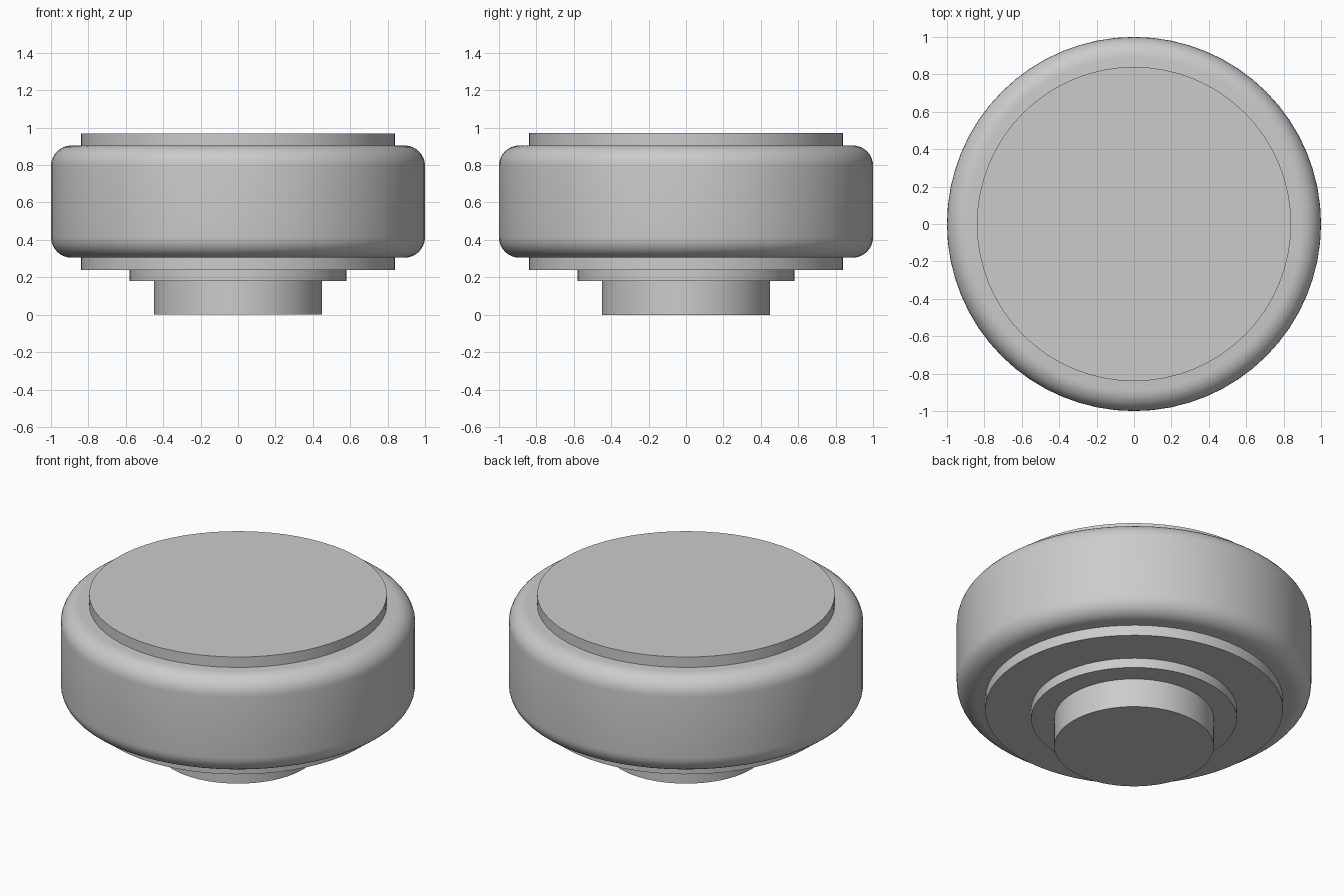
import bpy
import math

cube = bpy.data.objects.get("Cube")
if cube:
    bpy.data.objects.remove(cube, do_unlink=True)

# Single grey finish
grey = bpy.data.materials.new("plain grey")
grey.use_nodes = True
colour = (0.6, 0.6, 0.6, 1)
grey.diffuse_color = colour
grey.node_tree.nodes["Principled BSDF"].inputs["Base Color"].default_value = colour


def disc(name, radius, bottom, top, rounding=0):
    """Upright cylinder between two heights, with optional rounded rims."""
    bpy.ops.mesh.primitive_cylinder_add(
        vertices=64, radius=radius, depth=top - bottom,
        location=(0, 0, (bottom + top) / 2))
    obj = bpy.context.object
    obj.name = name
    obj.data.materials.append(grey)
    if rounding:
        bevel = obj.modifiers.new("rounded rims", 'BEVEL')
        bevel.width = rounding
        bevel.segments = 8
        bevel.limit_method = 'ANGLE'
        bevel.angle_limit = math.radians(40)
        bpy.ops.object.modifier_apply(modifier=bevel.name)
    bpy.ops.object.shade_smooth_by_angle(angle=math.radians(30))
    return obj


# Stepped foot, rounded body and raised plates above and below it
disc("stem", 0.45, 0, 0.18)
disc("collar", 0.58, 0.18, 0.24)
disc("lower_plate", 0.84, 0.24, 0.305)
disc("rounded_body", 1.0, 0.305, 0.905, rounding=0.11)
disc("top_plate", 0.84, 0.905, 0.97)
